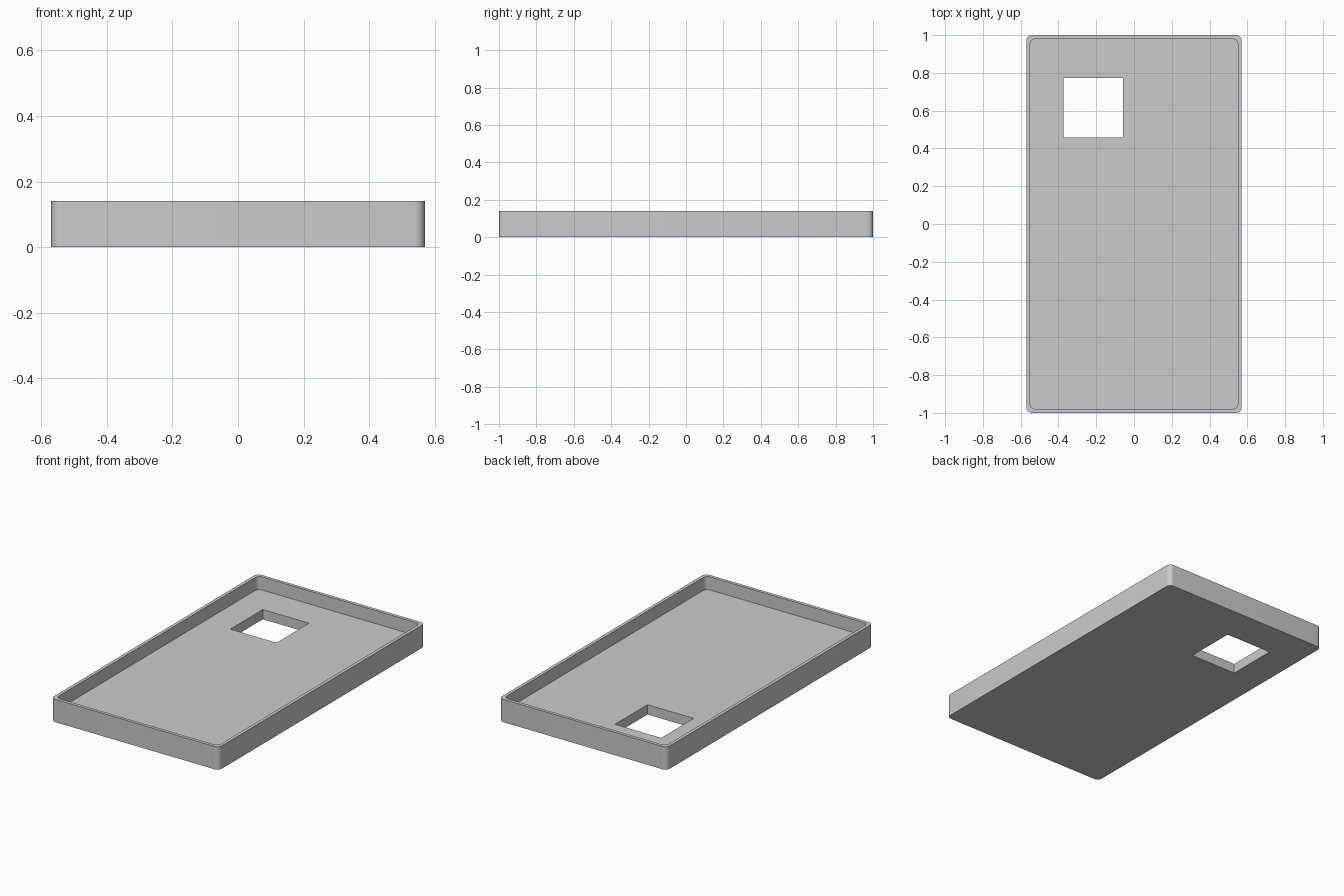
import bpy, bmesh, math

if "Cube" in bpy.data.objects:
    bpy.data.objects.remove(bpy.data.objects["Cube"], do_unlink=True)

HALF_X, HALF_Y, HEIGHT = 0.57, 1.0, 0.14
WALL, FLOOR, RADIUS = 0.02, 0.06, 0.03

grey = bpy.data.materials.new("light grey")
grey.use_nodes = True
grey.diffuse_color = (0.6, 0.6, 0.6, 1)
grey.node_tree.nodes["Principled BSDF"].inputs["Base Color"].default_value = (0.6, 0.6, 0.6, 1)


def slab(name, x0, x1, y0, y1, z0, z1, radius=0.0, steps=8):
    """Upright block whose vertical corners are rounded by radius."""
    corners = [(x1, y1, -1, -1), (x0, y1, 1, -1), (x0, y0, 1, 1), (x1, y0, -1, 1)]
    bm = bmesh.new()
    ring = []
    for i, (x, y, sx, sy) in enumerate(corners):
        for k in range(steps + 1 if radius else 1):
            a = math.pi / 2 * (i + k / steps)
            ring.append(bm.verts.new((x + radius * (sx + math.cos(a)) if radius else x,
                                      y + radius * (sy + math.sin(a)) if radius else y, z0)))
    base = bm.faces.new(ring)
    top = bmesh.ops.extrude_face_region(bm, geom=[base], use_keep_orig=True)["geom"]
    bmesh.ops.translate(bm, vec=(0, 0, z1 - z0),
                        verts=[g for g in top if isinstance(g, bmesh.types.BMVert)])
    bmesh.ops.recalc_face_normals(bm, faces=bm.faces)
    mesh = bpy.data.meshes.new(name)
    bm.to_mesh(mesh)
    bm.free()
    mesh.materials.append(grey)
    obj = bpy.data.objects.new(name, mesh)
    bpy.context.collection.objects.link(obj)
    return obj


# Shallow tray body
tray = slab("tray_case", -HALF_X, HALF_X, -HALF_Y, HALF_Y, 0, HEIGHT, RADIUS)

# Recess inside the rim, and the square window through the floor
ix, iy = HALF_X - WALL, HALF_Y - WALL
cutters = [
    slab("recess_cutter", -ix, ix, -iy, iy, FLOOR, HEIGHT * 2, RADIUS),
    slab("window_cutter", -0.372, -0.058, 0.457, 0.772, -HEIGHT, HEIGHT * 2),
]
bpy.context.view_layer.objects.active = tray
tray.select_set(True)
for cutter in cutters:
    cutter.hide_render = True
    mod = tray.modifiers.new(cutter.name, "BOOLEAN")
    mod.operation, mod.solver, mod.object = "DIFFERENCE", "EXACT", cutter
    bpy.ops.object.modifier_apply(modifier=mod.name)
for cutter in cutters:
    bpy.data.objects.remove(cutter, do_unlink=True)

# Smooth the rounded corners, keep the edges crisp
bpy.ops.object.shade_smooth_by_angle(angle=math.radians(30))
